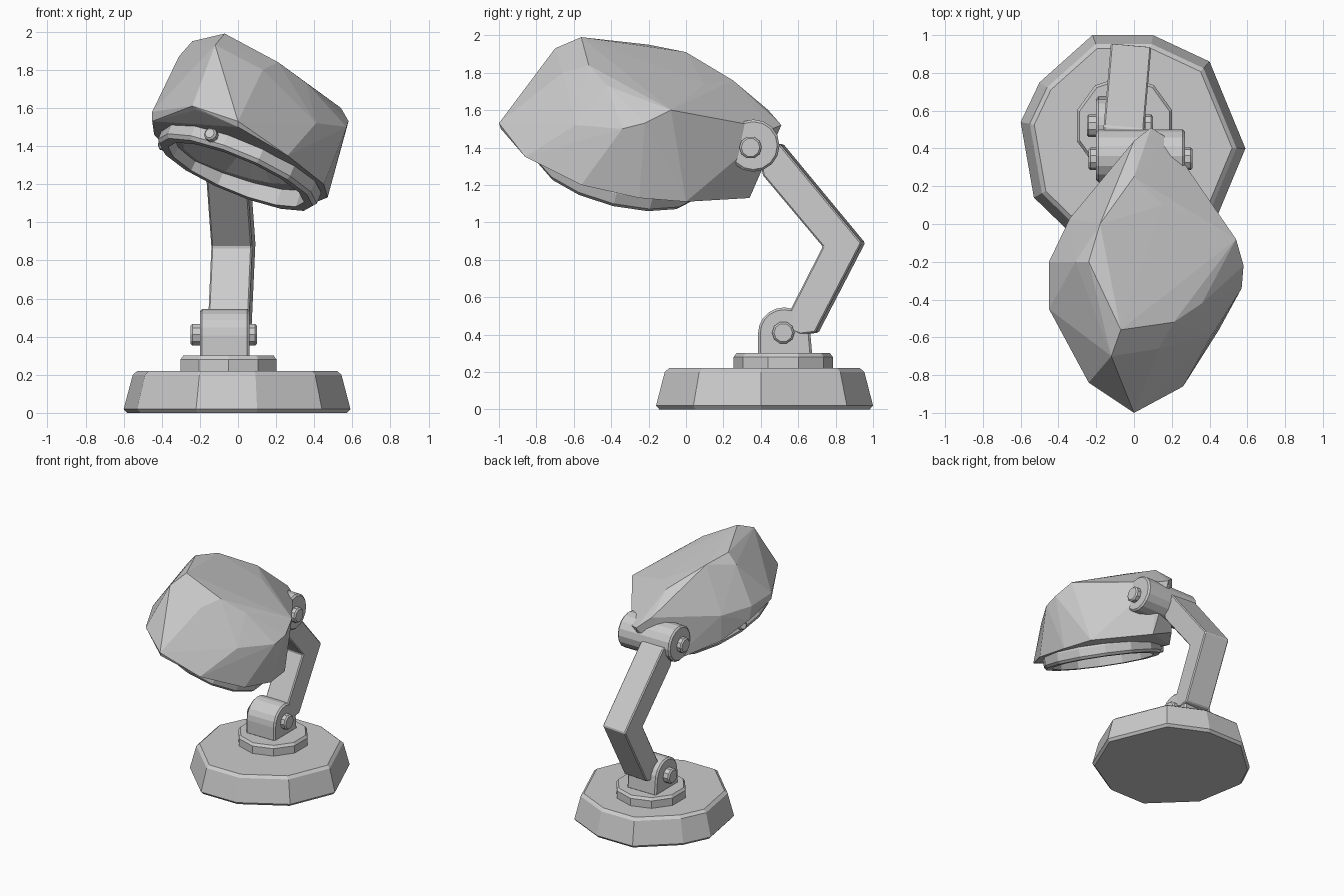
import bpy, bmesh
from math import sin, cos, tau, radians
from mathutils import Vector, Matrix

start_cube = bpy.data.objects.get("Cube")
if start_cube:
    bpy.data.objects.remove(start_cube)

grey = bpy.data.materials.new("light grey")
grey.use_nodes = True
grey.diffuse_color = (0.6, 0.6, 0.6, 1)
grey.node_tree.nodes["Principled BSDF"].inputs["Base Color"].default_value = grey.diffuse_color


def finish(name, bm, bevel=0):
    """Turn a bmesh into a flat shaded grey object, with optional worn edges."""
    bmesh.ops.recalc_face_normals(bm, faces=bm.faces)
    mesh = bpy.data.meshes.new(name)
    bm.to_mesh(mesh)
    bm.free()
    mesh.materials.append(grey)
    obj = bpy.data.objects.new(name, mesh)
    bpy.context.collection.objects.link(obj)
    if bevel:
        modifier = obj.modifiers.new("Bevel", "BEVEL")
        modifier.width = bevel
        modifier.segments = 1
        modifier.limit_method = "ANGLE"
        modifier.angle_limit = radians(40)
    return obj


def loft(name, rings, bevel=0, closed=False):
    """Skin a stack of equal point rings; cap the ends or join them in a loop."""
    bm = bmesh.new()
    rows = [[bm.verts.new(p) for p in ring] for ring in rings]
    pairs = list(zip(rows, rows[1:]))
    if closed:
        pairs.append((rows[-1], rows[0]))
    else:
        bm.faces.new(rows[0])
        bm.faces.new(rows[-1])
    for a, b in pairs:
        for i in range(len(a)):
            j = (i + 1) % len(a)
            bm.faces.new((a[i], a[j], b[j], b[i]))
    return finish(name, bm, bevel)


def circle(u, v, radius, sides, phase=0.0):
    return [(u + radius * cos(tau * (i + phase) / sides),
             v + radius * sin(tau * (i + phase) / sides)) for i in range(sides)]


def prism(name, profile, x0, x1, bevel=0):
    """Extrude a side profile (y, z) across the model."""
    return loft(name, [[(x, y, z) for y, z in profile] for x in (x0, x1)], bevel)


# Uneven ten sided foot with chamfered rims
outline = [(.10, 1), (.40, .86), (.59, .40), (.44, .04), (.10, -.16),
           (-.22, -.16), (-.53, .14), (-.60, .54), (-.50, .75), (-.22, 1)]
middle = Vector((0, .42))
loft("base", [[(*(middle + (Vector(p) - middle) * s), z) for p in outline]
              for z, s in ((0, .97), (.02, 1), (.20, .92), (.22, .88))])

# Collar on the foot
loft("collar", [[(x, y, z) for x, y in circle(-.05, .52, r, 10, .5)]
                for z, r in ((.2, .265), (.28, .265), (.3, .25))])

# Round topped lower hinge and its bolts
arch = [(.525 + .14 * cos(tau * i / 20), .405 + .14 * sin(tau * i / 20)) for i in range(11)]
prism("lower_hinge", [(.675, .29)] + arch + [(.385, .29)], -.20, .06, .012)
for side, x0, x1 in (("right", -.25, -.19), ("left", .05, .10)):
    prism("lower_bolt_" + side, circle(.52, .41, .06, 10), x0, x1, .01)

# Bent arm, turned slightly about the lower hinge
arm = prism("arm", [(.52, .44), (.74, .87), (.42, 1.25), (.38, 1.42),
                    (.51, 1.42), (.95, .89), (.70, .41), (.62, .40)], -.16, .055, .008)
pivot = Vector((-.045, .52, 0))
arm.data.transform(Matrix.Translation(pivot) @ Matrix.Rotation(radians(-5), 4, "Z")
                   @ Matrix.Translation(-pivot))

# Upper hinge barrel and its bolts
prism("upper_hinge", circle(.36, 1.41, .14, 16), -.2, .27, .012)
for side, x0, x1 in (("right", -.24, -.19), ("left", .26, .31)):
    prism("upper_bolt_" + side, circle(.345, 1.40, .06, 10), x0, x1, .01)

# Faceted lamp head: hem, belt and crown points wrapped in a hull
hem = [(-.45, -.45, 1.53), (-.44, -.18, 1.46), (-.22, -.84, 1.59), (0, -.99, 1.5),
       (.26, -.86, 1.35), (.45, -.56, 1.2), (.47, -.25, 1.13), (.42, 0, 1.11),
       (.10, .34, 1.13), (-.09, .33, 1.22), (-.33, .02, 1.34)]
belt = [(-.45, -.45, 1.58), (-.45, -.2, 1.57), (-.24, -.84, 1.61), (0, -1, 1.53),
        (.41, -.59, 1.52), (.57, -.34, 1.5), (.58, -.22, 1.53), (.54, -.08, 1.6),
        (.44, .06, 1.55), (.17, .46, 1.5), (.09, .51, 1.52), (0, .44, 1.6),
        (-.34, .03, 1.55)]
crown = [(-.07, -.56, 1.99), (-.24, -.2, 1.95), (-.18, 0, 1.91), (-.12, -.7, 1.93),
         (-.31, -.2, 1.87), (.21, -.52, 1.84), (.36, -.42, 1.73), (.13, -.66, 1.8),
         (0, .25, 1.76), (.15, .1, 1.74)]
bm = bmesh.new()
for p in hem + belt + crown:
    bm.verts.new(p)
hull = bmesh.ops.convex_hull(bm, input=bm.verts)
bmesh.ops.delete(bm, geom=[g for g in hull["geom_interior"]
                           if isinstance(g, bmesh.types.BMVert)], context="VERTS")
head = finish("lamp_head", bm)

# Frame of the opening, looking down and forward to one side
facing = Vector((-.37, -.225, -.885)).normalized()
tilt = (Matrix.Translation((-.01, -.37, 1.25))
        @ Vector((0, 0, -1)).rotation_difference(facing).to_matrix().to_4x4())


def tilted_ring(radius, height, sides=14):
    return [tilt @ Vector((x, y, height)) for x, y in circle(0, 0, radius, sides)]


# Hollow out the head with a shallow dome
cutter = loft("opening_cutter", [tilted_ring(.385, -.3), tilted_ring(.385, .04),
                                 tilted_ring(.15, .14)])
cutter.hide_render = True
cut = head.modifiers.new("Opening", "BOOLEAN")
cut.operation = "DIFFERENCE"
cut.solver = "EXACT"
cut.object = cutter
bpy.context.view_layer.objects.active = head
bpy.ops.object.modifier_apply(modifier=cut.name)
bpy.data.objects.remove(cutter)

# Rim around the opening
loft("opening_rim", [tilted_ring(r, h) for r, h in
                     ((.375, .11), (.43, .11), (.45, .08), (.45, .02), (.435, 0), (.385, 0))],
     closed=True)

# Small knobs on the front and right of the rim, a quarter turn apart
for side, outward in (("front", Vector((-.4, -.92, 0))), ("right", Vector((-.92, .4, 0)))):
    outward.normalize()
    knob = loft("rim_knob_" + side, [[(x, y, z) for x, y in circle(0, 0, r, 10)]
                                     for z, r in ((-.05, .035), (.02, .035), (.03, .025))])
    knob.matrix_world = (tilt @ Matrix.Translation(outward * .45 + Vector((0, 0, .05)))
                         @ Vector((0, 0, 1)).rotation_difference(outward).to_matrix().to_4x4())
